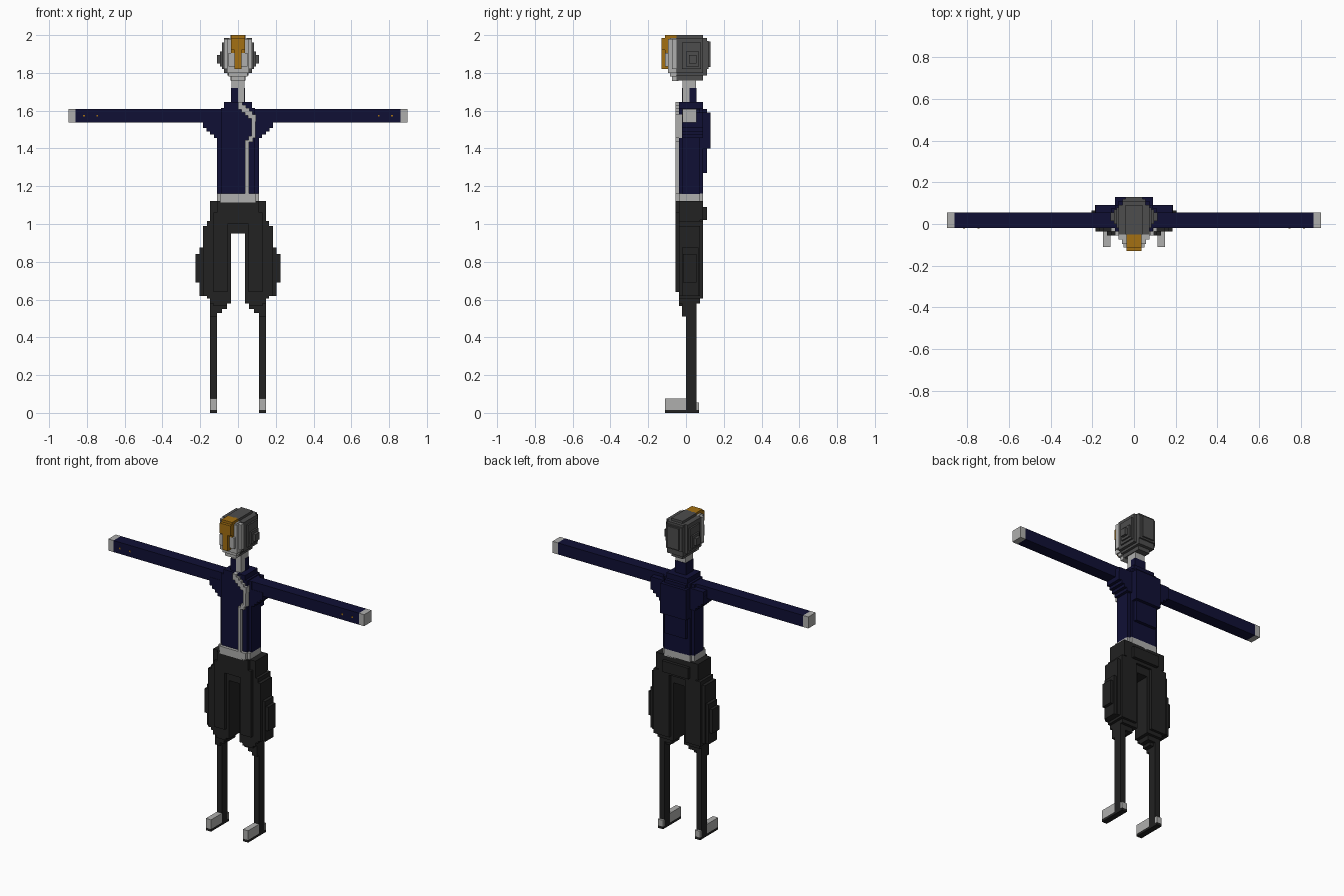
import bpy
import bmesh
from mathutils import Matrix, Vector

cube = bpy.data.objects.get("Cube")
if cube:
    bpy.data.objects.remove(cube, do_unlink=True)


def material(name, rgb):
    m = bpy.data.materials.new(name)
    m.use_nodes = True
    m.diffuse_color = (*rgb, 1)
    m.node_tree.nodes["Principled BSDF"].inputs["Base Color"].default_value = (*rgb, 1)
    return m


NAVY = material("navy cloth", (0.005, 0.005, 0.036))
BLACK = material("charcoal cloth", (0.016, 0.016, 0.016))
HAIR = material("dark grey", (0.075, 0.075, 0.075))
LIGHT = material("light grey", (0.43, 0.43, 0.42))
GOLD = material("gold", (0.37, 0.16, 0.006))


def blocks(name, mat, boxes, mirror=False):
    """One blocky object from boxes given as (x0, x1, y0, y1, z0, z1)."""
    bm = bmesh.new()
    for x0, x1, y0, y1, z0, z1 in boxes:
        centre = Vector((x0 + x1, y0 + y1, z0 + z1)) / 2
        size = Matrix.Diagonal((x1 - x0, y1 - y0, z1 - z0, 1))
        bmesh.ops.create_cube(bm, size=1, matrix=Matrix.Translation(centre) @ size)
    mesh = bpy.data.meshes.new(name)
    bm.to_mesh(mesh)
    bm.free()
    mesh.materials.append(mat)
    ob = bpy.data.objects.new(name, mesh)
    bpy.context.collection.objects.link(ob)
    if mirror:
        mod = ob.modifiers.new("mirror", 'MIRROR')
        mod.use_mirror_merge = False
    return ob


def centred(name, mat, layers):
    """Blocks symmetric about x = 0, given as (half_width, y0, y1, z0, z1)."""
    return blocks(name, mat, [(-w, w, *rest) for w, *rest in layers])


# Head: rounded skull, face plate, ears and crest
centred("skull", HAIR, [
    (0.040, -0.05, 0.09, 1.760, 2.000),
    (0.056, -0.05, 0.11, 1.785, 1.985),
    (0.075, -0.05, 0.09, 1.800, 1.985),
    (0.040, -0.05, 0.13, 1.830, 1.965),
    (0.056, -0.05, 0.12, 1.820, 1.970),
    (0.085, -0.02, 0.08, 1.820, 1.960),
])
blocks("ears", HAIR, [
    (0.07, 0.095, 0.00, 0.07, 1.835, 1.912),
    (0.07, 0.112, 0.015, 0.055, 1.850, 1.895),
], mirror=True)
centred("face", LIGHT, [
    (0.075, -0.075, -0.05, 1.820, 1.980),
    (0.058, -0.095, -0.05, 1.800, 1.980),
    (0.050, -0.085, -0.05, 1.780, 1.985),
    (0.037, -0.075, -0.04, 1.757, 1.985),
    (0.050, -0.112, -0.09, 1.835, 1.905),
])
centred("crest", GOLD, [
    (0.037, -0.112, -0.045, 1.905, 2.000),
    (0.037, -0.130, -0.100, 1.920, 1.985),
    (0.019, -0.130, -0.090, 1.820, 1.920),
])

# Neck with a collar that is open at the front left
blocks("neck", LIGHT, [(-0.035, 0.035, -0.018, 0.053, 1.62, 1.78)])
blocks("collar", NAVY, [
    (-0.038, 0.038, 0.018, 0.056, 1.62, 1.72),
    (-0.038, 0.000, -0.022, 0.056, 1.62, 1.72),
])

# Jacket body, with the armpits flaring in steps up to the sleeves
centred("jacket", NAVY, [
    (0.110, -0.020, 0.074, 1.160, 1.610),
    (0.090, -0.037, 0.090, 1.160, 1.615),
    (0.075, -0.037, 0.090, 1.600, 1.645),
    (0.075, 0.000, 0.110, 1.270, 1.610),
    (0.090, 0.000, 0.130, 1.400, 1.590),
])
blocks("armpit_steps", NAVY, [
    (0.08, 0.128 + 0.0195 * i, -0.02, 0.09, 1.455 + 0.018 * i, 1.56)
    for i in range(4)
] + [(0.08, 0.185, 0.03, 0.09, 1.52, 1.59)], mirror=True)

# Sleeves, hands and cuff studs
blocks("sleeves", NAVY, [(0.09, 0.86, -0.018, 0.056, 1.537, 1.610)], mirror=True)
blocks("hands", LIGHT, [(0.86, 0.897, -0.018, 0.056, 1.537, 1.610)], mirror=True)
blocks("cuff_studs", GOLD, [
    (x, x + 0.01, -0.021, -0.015, 1.568, 1.578) for x in (0.74, 0.81)
], mirror=True)

# Light trim stepping down the front from the collar
blocks("front_trim", LIGHT, [
    (0.000 + 0.018 * i, 0.024 + 0.018 * i, -0.055, 0.00, 1.606 - 0.016 * i, 1.645 - 0.016 * i)
    for i in range(5)
] + [
    (0.072, 0.092, -0.055, 0.00, 1.455, 1.575),
    (0.055, 0.080, -0.055, 0.00, 1.435, 1.465),
    (0.037, 0.057, -0.055, 0.00, 1.155, 1.445),
])
centred("belt", LIGHT, [
    (0.110, -0.037, 0.074, 1.115, 1.162),
    (0.092, -0.055, 0.090, 1.115, 1.162),
])

# Baggy trousers: hips, seat and ballooning thighs
centred("hips", BLACK, [
    (0.148, -0.037, 0.090, 1.020, 1.122),
    (0.110, -0.055, 0.090, 1.000, 1.122),
    (0.092, -0.037, 0.110, 1.020, 1.090),
    (0.075, -0.037, 0.074, 0.950, 1.100),
])
blocks("thighs", BLACK, [
    (0.037, 0.148, -0.037, 0.074, 0.580, 1.060),
    (0.055, 0.130, -0.055, 0.090, 0.640, 1.060),
    (0.055, 0.165, -0.037, 0.090, 0.605, 1.015),
    (0.090, 0.185, -0.037, 0.074, 0.620, 0.990),
    (0.110, 0.205, -0.020, 0.065, 0.620, 0.875),
    (0.110, 0.224, -0.015, 0.055, 0.690, 0.842),
    (0.058, 0.130, -0.037, 0.056, 0.565, 0.700),
    (0.058, 0.112, -0.020, 0.056, 0.550, 0.700),
    (0.085, 0.112, -0.020, 0.040, 0.530, 0.700),
], mirror=True)

# Thin lower legs, soles and shoes
blocks("lower_legs", BLACK, [
    (0.112, 0.148, 0.000, 0.056, 0.000, 0.700),
    (0.112, 0.148, -0.020, 0.010, 0.510, 0.700),
], mirror=True)
blocks("soles", BLACK, [(0.112, 0.148, -0.110, 0.070, 0.000, 0.016)], mirror=True)
blocks("shoes", LIGHT, [
    (0.112, 0.148, -0.110, 0.000, 0.016, 0.075),
    (0.112, 0.148, 0.056, 0.070, 0.016, 0.056),
], mirror=True)
